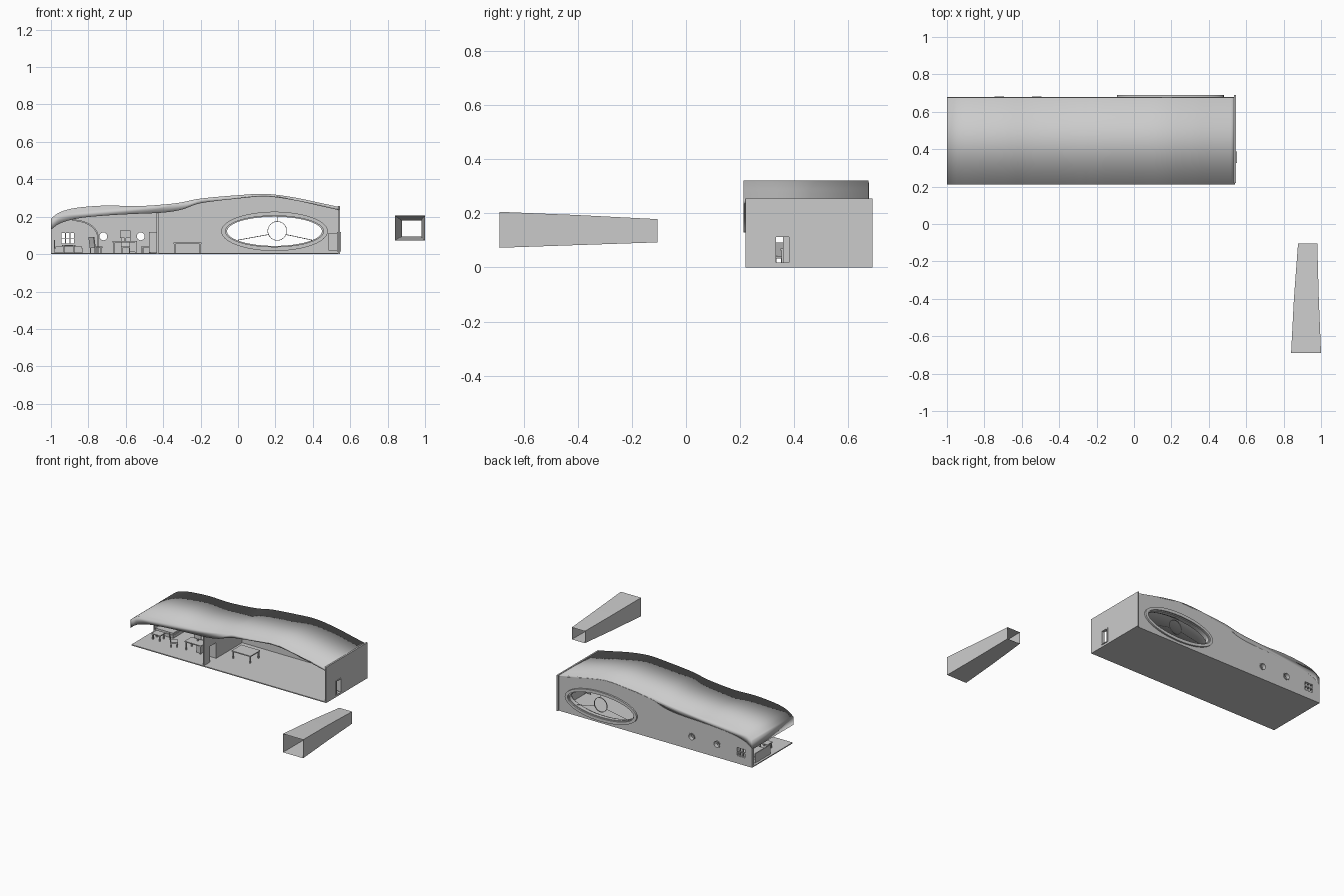
import bpy, bmesh, math
from mathutils import Vector, Matrix

if "Cube" in bpy.data.objects:
    bpy.data.objects.remove(bpy.data.objects["Cube"])


def make(name, bm, smooth=None):
    bmesh.ops.recalc_face_normals(bm, faces=bm.faces)
    me = bpy.data.meshes.new(name)
    bm.to_mesh(me)
    bm.free()
    ob = bpy.data.objects.new(name, me)
    bpy.context.collection.objects.link(ob)
    if smooth is not None:
        bpy.ops.object.select_all(action='DESELECT')
        ob.select_set(True)
        bpy.context.view_layer.objects.active = ob
        bpy.ops.object.shade_smooth_by_angle(angle=math.radians(smooth))
    return ob


def box(name, x0, x1, y0, y1, z0, z1, tilt=0, spin=0):
    bm = bmesh.new()
    bmesh.ops.create_cube(bm, size=1)
    m = (Matrix.Translation(((x0 + x1) / 2, (y0 + y1) / 2, (z0 + z1) / 2))
         @ Matrix.Rotation(spin, 4, 'Z') @ Matrix.Rotation(tilt, 4, 'Y')
         @ Matrix.Diagonal((x1 - x0, y1 - y0, z1 - z0, 1)))
    bm.transform(m)
    return make(name, bm)


def prism(name, pts, y0, y1, smooth=None):
    """Extrude an x-z outline along y."""
    bm = bmesh.new()
    f = bm.faces.new([bm.verts.new((x, y0, z)) for x, z in pts])
    r = bmesh.ops.extrude_face_region(bm, geom=[f])
    vs = [v for v in r['geom'] if isinstance(v, bmesh.types.BMVert)]
    bmesh.ops.translate(bm, verts=vs, vec=(0, y1 - y0, 0))
    return make(name, bm, smooth)


def ellipse(cx, cz, a, b, n=48):
    return [(cx + a * math.cos(i * math.tau / n), cz + b * math.sin(i * math.tau / n)) for i in range(n)]


def ring(name, cx, cz, a, b, w, y0, y1, n=48):
    """Flat-sided elliptical frame running along y."""
    loops = [(0, y0), (0, y1), (w, y1), (w, y0)]
    bm = bmesh.new()
    vs = [[bm.verts.new((x, y, z)) for x, z in ellipse(cx, cz, a - d, b - d, n)] for d, y in loops]
    for k in range(4):
        p, q = vs[k], vs[(k + 1) % 4]
        for i in range(n):
            j = (i + 1) % n
            bm.faces.new((p[i], p[j], q[j], q[i]))
    return make(name, bm, 40)


def cut(ob, cutter):
    m = ob.modifiers.new('opening', 'BOOLEAN')
    m.object, m.solver = cutter, 'EXACT'
    bpy.context.view_layer.objects.active = ob
    bpy.ops.object.modifier_apply(modifier=m.name)
    bpy.data.objects.remove(cutter)


def spline(p, n=4):
    """Smooth curve through the points."""
    out = []
    p = [Vector(v) for v in p]
    for i in range(len(p) - 1):
        a, b, c, d = p[max(i - 1, 0)], p[i], p[i + 1], p[min(i + 2, len(p) - 1)]
        for k in range(n):
            t = k / n
            out.append(tuple(0.5 * (2 * b + (c - a) * t + (2 * a - 5 * b + 4 * c - d) * t ** 2
                                    + (3 * b - a - 3 * c + d) * t ** 3)))
    return out + [tuple(p[-1])]


def bar(name, a, b, y, r):
    a, b = Vector((a[0], y, a[1])), Vector((b[0], y, b[1]))
    bm = bmesh.new()
    q = (b - a).to_track_quat('Z', 'Y').to_matrix().to_4x4()
    bmesh.ops.create_cone(bm, segments=6, radius1=r, radius2=r, depth=(b - a).length, cap_ends=True,
                          matrix=Matrix.Translation((a + b) / 2) @ q)
    return make(name, bm)


# Wavy roof
top = spline([(-1, .19), (-.95, .225), (-.86, .248), (-.7, .26), (-.55, .256), (-.4, .265), (-.3, .277),
              (-.2, .297), (0, .315), (.15, .322), (.3, .303), (.42, .278), (.54, .252)])
low = spline([(-1, .13), (-.95, .165), (-.85, .192), (-.7, .207), (-.55, .215), (-.4, .222), (-.3, .238),
              (-.2, .272), (0, .297), (.15, .308), (.3, .288), (.42, .262), (.54, .235)])
roof = prism('roof', top + low[::-1], .212, .676)
roof.data.polygons.foreach_set('use_smooth', [True] * len(roof.data.polygons))

# Floor and back wall with its openings
box('floor', -1, .54, .22, .676, 0, .007)
back = prism('back_wall', [(-1, 0)] + [(x, z + .006) for x, z in low] + [(.54, 0)], .656, .678)
cut(back, prism('oval_cutter', ellipse(.195, .122, .275, .096), .6, .72))
for x in (-.72, -.52):
    cut(back, prism('round_cutter', ellipse(x, .095, .022, .022, 24), .6, .72))
    ring('porthole_frame', x, .095, .026, .026, .005, .652, .682, 24)
cut(back, box('square_cutter', -.945, -.875, .6, .72, .055, .115))

# Oval window frame and glazing bars
ring('oval_frame', .195, .122, .285, .105, .022, .64, .69)
ring('oval_frame_inner', .195, .122, .264, .088, .01, .652, .68)
ring('glazing_ring', .21, .124, .052, .052, .003, .664, .670, 32)
for a, b in [((.21, .176), (.21, .206)), ((.165, .105), (.0, .075)), ((.255, .105), (.41, .072))]:
    bar('glazing_bar', a, b, .667, .0018)

# Square window frame and grid
for x in (-.945, -.922, -.898, -.875):
    box('window_upright', x - .002, x + .002, .66, .675, .055, .115)
for z in (.055, .085, .115):
    box('window_rail', -.945, -.875, .66, .675, z - .002, z + .002)

# Right end wall with doorway, frame and open door
end = box('end_wall', .535, .546, .22, .69, 0, .256)
cut(end, box('door_cutter', .5, .6, .33, .385, .018, .115))
for y in (.33, .385):
    box('door_jamb', .53, .551, y - .003, y + .003, .018, .118)
box('door_head', .53, .551, .327, .388, .113, .118)
box('door_sill', .53, .551, .327, .388, .014, .019)
box('door_leaf', .484, .535, .385, .390, .02, .112)

# Partition between the rooms, with doorway
part = box('partition', -.436, -.426, .225, .656, .005, .226)
cut(part, box('partition_cutter', -.5, -.4, .29, .36, .007, .12))
box('partition_door', -.475, -.436, .36, .365, .008, .118)

# Curved alcove by the square window
arch = [(-.745 - .14 * (1 - math.cos(t)), .09 + .095 * math.sin(t)) for t in [i * math.pi / 20 for i in range(11)]]
inner = [(-.753 - .132 * (1 - math.cos(t)), .09 + .087 * math.sin(t)) for t in [i * math.pi / 20 for i in range(11)]]
prism('alcove_shell', [(-.745, .005)] + arch + inner[::-1] + [(-.753, .005)], .58, .656, 40)

# Tilted panel on the back wall
box('wall_panel', -.395, -.215, .652, .656, .1, .19, tilt=-.24)


def table(name, x0, x1, y0, y1, h, r=.004):
    box(name + '_top', x0, x1, y0, y1, h - .007, h)
    for x in (x0 + 2 * r, x1 - 2 * r):
        for y in (y0 + 2 * r, y1 - 2 * r):
            box(name + '_leg', x - r, x + r, y - r, y + r, .006, h - .006)


def chair(x, y, spin):
    c, s = math.cos(spin), math.sin(spin)
    box('chair_seat', x - .025, x + .025, y - .025, y + .025, .034, .042, spin=spin)
    bx, by = x - .025 * c, y - .025 * s
    box('chair_back', bx - .003, bx + .003, by - .024, by + .024, .04, .092, tilt=-.15, spin=spin)
    for i in (-1, 1):
        for j in (-1, 1):
            px, py = x + .02 * (i * c - j * s), y + .02 * (i * s + j * c)
            box('chair_leg', px - .003, px + .003, py - .003, py + .003, .006, .036)


# Furniture
table('long_table', -.345, -.195, .42, .53, .062)
table('desk', -.67, -.54, .35, .43, .07)
box('desk_screen', -.63, -.575, .40, .405, .085, .125)
box('screen_stand', -.607, -.598, .4, .41, .07, .09)
box('desk_drawers', -.58, -.545, .36, .425, .01, .064)
chair(-.76, .36, .6)
chair(-.6, .5, -1.6)
chair(-.49, .45, 3.0)
box('bed_base', -.98, -.83, .45, .62, .008, .03)
box('bed_mattress', -.975, -.835, .455, .615, .03, .042)
box('bed_head', -.985, -.978, .45, .62, .008, .075)
table('side_table', -.94, -.87, .36, .42, .05)

# Separate tapering square duct, open at both ends
bm = bmesh.new()
rows = []
for y, x0, x1, z0, z1 in [(-.69, .84, 1, .073, .206), (-.4, .855, .988, .083, .194), (-.105, .877, .98, .093, .179)]:
    rows.append([bm.verts.new((x, y, z)) for x, z in ((x0, z0), (x1, z0), (x1, z1), (x0, z1))])
for p, q in zip(rows, rows[1:]):
    for i in range(4):
        j = (i + 1) % 4
        bm.faces.new((p[i], p[j], q[j], q[i]))
make('tapered_duct', bm)
